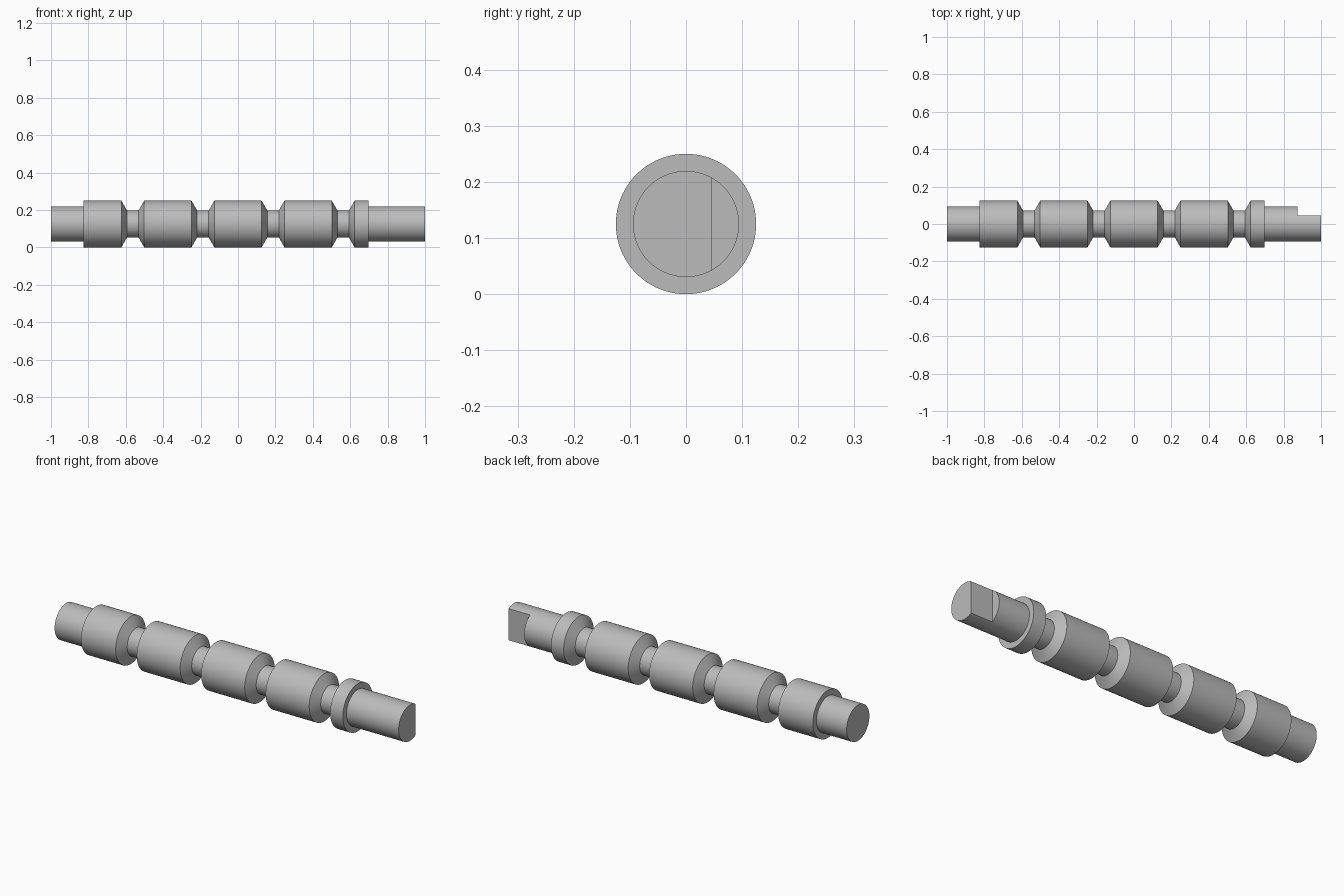
import bpy
import bmesh
import math
from mathutils import Matrix, Vector

cube = bpy.data.objects.get("Cube")
if cube:
    bpy.data.objects.remove(cube, do_unlink=True)

SEGMENTS = 96
BODY_R, SHAFT_R, NECK_R = 0.125, 0.0945, 0.0725
GROOVE_CENTRES = (-0.5625, -0.1875, 0.1875, 0.5625)
GROOVE_OUTER, GROOVE_INNER = 0.061, 0.031

steel = bpy.data.materials.new("grey_steel")
steel.use_nodes = True
colour = (0.5, 0.5, 0.5, 1)
steel.diffuse_color = colour
steel.node_tree.nodes["Principled BSDF"].inputs["Base Color"].default_value = colour


def lathe(name, profile):
    """Turn (x, radius) points about the x axis and cap both ends."""
    bm = bmesh.new()
    rings = []
    for x, r in profile:
        angles = (2 * math.pi * i / SEGMENTS for i in range(SEGMENTS))
        rings.append([bm.verts.new((x, r * math.cos(a), r * math.sin(a))) for a in angles])
    for a, b in zip(rings, rings[1:]):
        for i in range(SEGMENTS):
            j = (i + 1) % SEGMENTS
            bm.faces.new((a[i], a[j], b[j], b[i]))
    bm.faces.new(rings[0])
    bm.faces.new(rings[-1])
    bmesh.ops.recalc_face_normals(bm, faces=bm.faces)
    mesh = bpy.data.meshes.new(name)
    bm.to_mesh(mesh)
    bm.free()
    obj = bpy.data.objects.new(name, mesh)
    bpy.context.collection.objects.link(obj)
    mesh.materials.append(steel)
    return obj


# Spool body: plain ends, shoulders and four tapered grooves
profile = [(-1, SHAFT_R), (-0.825, SHAFT_R), (-0.825, BODY_R)]
for c in GROOVE_CENTRES:
    profile += [(c - GROOVE_OUTER, BODY_R), (c - GROOVE_INNER, NECK_R),
                (c + GROOVE_INNER, NECK_R), (c + GROOVE_OUTER, BODY_R)]
profile += [(0.697, BODY_R), (0.697, SHAFT_R), (1, SHAFT_R)]
spool = lathe("grooved_spool", profile)
spool.location.z = BODY_R

# Milled flat on the back of the long end
cut_mesh = bpy.data.meshes.new("flat_cutter")
bm = bmesh.new()
bmesh.ops.create_cube(bm, size=1, matrix=Matrix.LocRotScale(
    Vector((0.975, 0.145, BODY_R)), None, Vector((0.2, 0.2, 0.4))))
bm.to_mesh(cut_mesh)
bm.free()
cutter = bpy.data.objects.new("flat_cutter", cut_mesh)
bpy.context.collection.objects.link(cutter)
cutter.hide_render = True
cut_mesh.materials.append(steel)

bpy.ops.object.select_all(action="DESELECT")
spool.select_set(True)
bpy.context.view_layer.objects.active = spool
mod = spool.modifiers.new("milled_flat", "BOOLEAN")
mod.operation = "DIFFERENCE"
mod.solver = "EXACT"
mod.object = cutter
bpy.ops.object.modifier_apply(modifier=mod.name)
bpy.data.objects.remove(cutter, do_unlink=True)

# Smooth barrels with crisp shoulders
bpy.ops.object.shade_smooth_by_angle(angle=math.radians(30))
